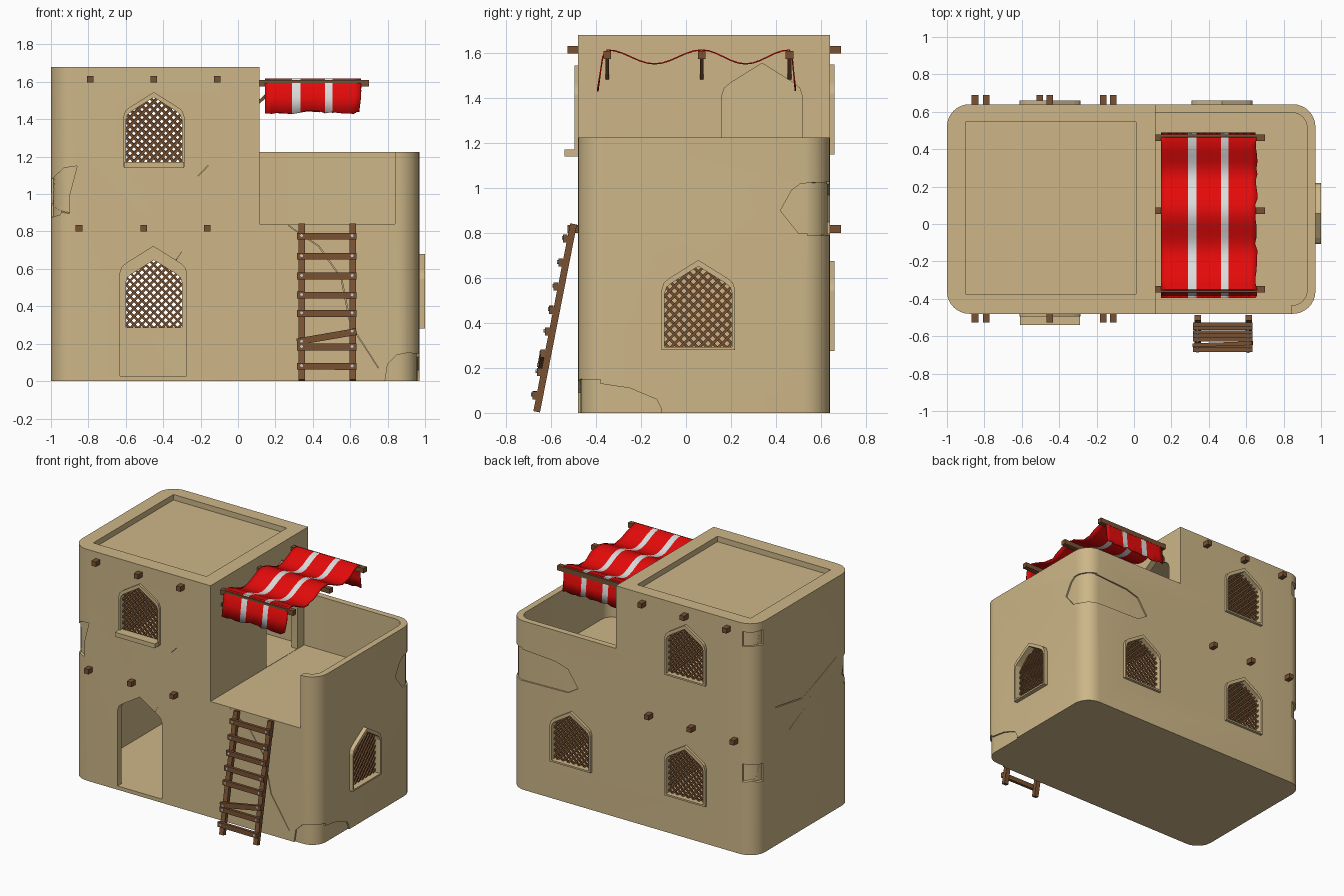
import bpy, bmesh, math, random
from mathutils import Matrix, Vector

if "Cube" in bpy.data.objects:
    bpy.data.objects.remove(bpy.data.objects["Cube"])

random.seed(4)

def material(name, rgb):
    m = bpy.data.materials.new(name)
    m.diffuse_color = (*rgb, 1)
    m.use_nodes = True
    m.node_tree.nodes["Principled BSDF"].inputs["Base Color"].default_value = m.diffuse_color
    return m

PLASTER = material("sand plaster", (0.61, 0.47, 0.245))
WOOD = material("brown wood", (0.19, 0.085, 0.034))
RED = material("red cloth", (0.78, 0.003, 0.003))
WHITE = material("white cloth", (0.72, 0.72, 0.72))
NAIL = material("grey nails", (0.6, 0.6, 0.6))

def finish(name, bm, *mats):
    bmesh.ops.recalc_face_normals(bm, faces=bm.faces)
    me = bpy.data.meshes.new(name)
    bm.to_mesh(me)
    bm.free()
    for m in mats:
        me.materials.append(m)
    ob = bpy.data.objects.new(name, me)
    bpy.context.collection.objects.link(ob)
    return ob

def select(ob):
    bpy.ops.object.select_all(action='DESELECT')
    ob.select_set(True)
    bpy.context.view_layer.objects.active = ob

def wall(side, u=0, v=0):
    """Matrix for a wall plane: local x along wall, y up, z outwards."""
    ux, n, o = {'front': ((1, 0, 0), (0, -1, 0), (0, -.48, 0)),
                'back': ((-1, 0, 0), (0, 1, 0), (0, .64, 0)),
                'right': ((0, 1, 0), (1, 0, 0), (.97, 0, 0)),
                'left': ((0, -1, 0), (-1, 0, 0), (-1, 0, 0)),
                'terrace': ((0, 1, 0), (1, 0, 0), (.115, 0, 0))}[side]
    m = Matrix((ux, (0, 0, 1), n)).transposed().to_4x4()
    m.translation = o
    return m @ Matrix.Translation((u, v, 0))

def prism(name, pts, z0, z1, mat=PLASTER, mtx=Matrix()):
    bm = bmesh.new()
    lo = [bm.verts.new(mtx @ Vector((x, y, z0))) for x, y in pts]
    hi = [bm.verts.new(mtx @ Vector((x, y, z1))) for x, y in pts]
    bm.faces.new(lo)
    bm.faces.new(hi)
    for i in range(len(pts)):
        j = (i + 1) % len(pts)
        bm.faces.new((lo[i], lo[j], hi[j], hi[i]))
    return finish(name, bm, mat)

def volume(me):
    bm = bmesh.new()
    bm.from_mesh(me)
    v = bm.calc_volume(signed=True) if bm.faces else 0
    bm.free()
    return v

def cut(target, cutter, least=.4):
    """Boolean difference; a solver result that loses the body is rejected."""
    before, v0 = target.data, volume(target.data)
    for solver in ('EXACT', 'MANIFOLD', 'FLOAT'):
        mod = target.modifiers.new("cut", 'BOOLEAN')
        mod.object, mod.operation, mod.solver = cutter, 'DIFFERENCE', solver
        dg = bpy.context.evaluated_depsgraph_get()
        dg.update()
        me = bpy.data.meshes.new_from_object(target.evaluated_get(dg))
        target.modifiers.remove(mod)
        if v0 * least < volume(me) < v0 * 1.0001:
            target.data = me
            break
    bpy.data.objects.remove(cutter)
    return target.data is not before

def rounded(x0, x1, y0, y1, rl, rr, n=8):
    pts = []
    for cx, cy, r, a in ((x0 + rl, y0 + rl, rl, 180), (x1 - rr, y0 + rr, rr, 270),
                         (x1 - rr, y1 - rr, rr, 0), (x0 + rl, y1 - rl, rl, 90)):
        for i in range(n + 1 if r else 1):
            t = math.radians(a + 90 * i / n)
            pts.append((cx + r * math.cos(t), cy + r * math.sin(t)))
    return pts

def arch(w, h):
    half = [(w, 0), (w, h - .8 * w), (.94 * w, h - .62 * w), (.8 * w, h - .5 * w)]
    return half + [(0, h)] + [(-x, y) for x, y in reversed(half)]

def add_box(bm, size, mtx):
    bmesh.ops.create_cube(bm, size=1, matrix=mtx @ Matrix.Diagonal((*size, 1)))

def add_beam(bm, p, q, w, t):
    p, q = Vector(p), Vector(q)
    rot = (q - p).to_track_quat('Z', 'Y').to_matrix().to_4x4()
    add_box(bm, (w, t, (q - p).length), Matrix.Translation((p + q) / 2) @ rot)

# Main building: rounded block with terrace, rooms and roof recess cut out
house = prism("building", rounded(-1, .97, -.48, .64, .12, .12), 0, 1.68)
cut(house, prism("c", rounded(.115, 1.3, -.8, .9, 0, 0), 1.225, 1.9))
terrace = [(.115, -.7), (.84, -.7), (.84, -.435)] + rounded(.115, .925, -.435, .595, 0, .08)[1:]
cut(house, prism("c", terrace, .84, 1.5))
cut(house, prism("c", rounded(-.9, .01, -.375, .545, 0, 0), 1.64, 1.9))
for x0, x1, z0, z1 in ((-.95, .07, .025, .78), (-.95, .07, .84, 1.59), (.16, .925, .025, .79)):
    cut(house, prism("c", rounded(x0, x1, -.435, .595, .06, .06), z0, z1))

# Doorways
cut(house, prism("c", arch(.178, .693), -.1, .05, mtx=wall('front', -.453, .027)))
cut(house, prism("c", arch(.178, .713), -.1, .05, mtx=wall('terrace', .338, .842)))

def lattice(name, w, h, mtx):
    """Crossed diagonal slats clipped to the arch."""
    bm = bmesh.new()
    poly = arch(w, h)
    for s in (1, -1):
        k = -.6
        while k < .6:
            hits = []  # crossings of the line y = s*x + k with the arch outline
            for (ax, ay), (bx, by) in zip(poly, poly[1:] + poly[:1]):
                fa, fb = ay - s * ax - k, by - s * bx - k
                if fa * fb < 0:
                    t = fa / (fa - fb)
                    hits.append(Vector((ax + t * (bx - ax), ay + t * (by - ay), 0)))
            if len(hits) == 2 and (hits[0] - hits[1]).length > .015:
                c, L = (hits[0] + hits[1]) / 2, (hits[0] - hits[1]).length
                c.z = -.016 if s > 0 else -.025
                add_box(bm, (L + .01, .0125, .01), mtx @ Matrix.Translation(c)
                        @ Matrix.Rotation(s * math.pi / 4, 4, 'Z'))
            k += .0425
    finish(name, bm, WOOD)

def window(name, side, u, v, depth):
    cut(house, prism("c", arch(.15, .36), -.1, .05, mtx=wall(side, u, v + .012)))
    lattice(name + "_lattice", .15, .36, wall(side, u, v + .012))
    bm = bmesh.new()
    m = wall(side, u, v)
    outer = arch(.163, .4)
    inner = [(x, y + .012) for x, y in arch(.15, .36)]
    loops = [[bm.verts.new(m @ Vector((x, y, d))) for x, y in pts]
             for pts, d in ((outer, -.01), (outer, depth), (inner, depth), (inner, -.01))]
    n = len(outer)
    for a in range(4):
        A, B = loops[a], loops[(a + 1) % 4]
        for i in range(n):
            bm.faces.new((A[i], A[(i + 1) % n], B[(i + 1) % n], B[i]))
    finish(name + "_frame", bm, PLASTER)

window("front_upper_window", 'front', -.45, 1.145, .015)
window("back_upper_window", 'back', .45, 1.15, .02)
window("back_lower_window", 'back', .45, .275, .02)
window("back_annex_window", 'back', -.47, .275, .02)
window("side_window", 'right', .055, .28, .03)
prism("window_sill", rounded(-.61, -.29, -.54, -.47, 0, 0), 1.14, 1.172)

# Chipped plaster: shallow patches, depth limited by an inset core
chips = [
    ('right', [(.42, .9), (.47, .99), (.51, 1.02), (.7, 1.03), (.7, .785), (.5, .8)]),
    ('back', [(-1.05, 1.03), (-.6, 1.0), (-.5, .97), (-.42, .85), (-.5, .8), (-1.05, .787)]),
    ('right', [(-.55, -.05), (-.11, -.05), (-.11, .02), (-.13, .06), (-.25, .11), (-.55, .155)]),
    ('front', [(.78, -.04), (.8, .09), (.85, .14), (.9, .15), (1.05, .145), (1.05, -.04)]),
    ('front', [(-1.05, .86), (-.95, .89), (-.9, 1.0), (-.86, 1.15), (-.93, 1.14), (-1.05, 1.03)]),
    ('left', [(.55, .863), (.55, 1.033), (.4, 1.08), (.36, .95)]),
    ('back', [(1.05, 1.5), (.93, 1.53), (.93, 1.61), (1.05, 1.63)]),
    ('left', [(-.7, 1.503), (-.57, 1.52), (-.56, 1.6), (-.7, 1.633)]),
    ('back', [(1.05, .5), (.95, .54), (.91, .64), (1.05, .66)]),
    ('left', [(-.7, .503), (-.58, .55), (-.56, .65), (-.7, .663)])]
for i, (side, pts) in enumerate(chips):
    d = .010 + .0005 * i
    core = prism("c", rounded(-1 + d, .97 - d, -.48 + d, .64 - d, .12 - d, .12 - d), -.5, 2)
    chip = prism("c", pts, -.1, .05, mtx=wall(side))
    if cut(chip, core, 0):
        cut(house, chip, .9)
    else:
        bpy.data.objects.remove(chip)

# Cracks: thin carved zigzags
cracks = [('front', .010, [(-.16, 1.15), (-.31, 1.0), (-.205, .84), (-.335, .64)]),
          ('front', .004, [(.27, .83), (.43, .72), (.55, .55), (.6, .3), (.75, .07)]),
          ('left', .012, [(-.4, 1.0), (-.1, .95), (.3, 1.1)]),
          ('left', .009, [(.0, .93), (-.05, .88), (-.25, .78)])]
for side, w, line in cracks:
    back = [(x + (w if 0 < i < len(line) - 1 else .001), y + w / 2) for i, (x, y) in enumerate(line)]
    cut(house, prism("c", line + back[::-1], -.01, .03, mtx=wall(side)), .9)
select(house)
bpy.ops.object.shade_smooth_by_angle(angle=math.radians(30))

# Beam ends of roof and floor, front and back
bm = bmesh.new()
for z, xs in ((1.615, (-.79, -.45, -.11)), (.818, (-.85, -.505, -.165))):
    for x in xs:
        add_beam(bm, (x, -.527, z), (x, -.45, z), .035, .035)
        add_beam(bm, (x, .61, z), (x, .69, z), .035, .035)
finish("tower_beams", bm, WOOD)

# Awning poles with diagonal braces
POLES = (-.35, .07, .46)
bm = bmesh.new()
for y in POLES:
    add_beam(bm, (.1, y, 1.592), (.7, y, 1.592), .035, .035)
    add_beam(bm, (.11, y, 1.49), (.22, y, 1.59), .017, .017)
finish("awning_poles", bm, WOOD)

# Awning cloth: striped columns draped over the poles, ragged ends
path = [(-.392, 1.427), (-.38, 1.52), (-.37, 1.585)]
for a, b in zip(POLES, POLES[1:]):
    path += [(a + (b - a) * i / 12, 1.614 - .062 * math.sin(math.pi * i / 12) ** 2) for i in range(12)]
path += [(.46, 1.614), (.472, 1.585), (.479, 1.51), (.486, 1.43)]
cols = [.145, .18, .22, .255, .29, .335, .37, .4, .435, .465, .505, .54, .58, .62, .658]
bm = bmesh.new()
grid = []
for r, (y, z) in enumerate(path):
    end = r in (0, len(path) - 1)
    grid.append([bm.verts.new((x + (random.uniform(-.012, .003) if c == len(cols) - 1 else 0), y,
                               z + (random.uniform(0, .022) if end else 0)))
                 for c, x in enumerate(cols)])
for A, B in zip(grid, grid[1:]):
    for c in range(len(cols) - 1):
        f = bm.faces.new((A[c], A[c + 1], B[c + 1], B[c]))
        f.material_index = int(cols[c] in (.29, .465))
cloth = finish("awning_cloth", bm, RED, WHITE)
mod = cloth.modifiers.new("thickness", 'SOLIDIFY')
mod.thickness, mod.offset = .006, 0
select(cloth)
bpy.ops.object.shade_smooth_by_angle(angle=math.radians(40))

# Ladder: leaning rails, nailed rungs, one of them slipped
def lean(z, off=0):
    return -.665 + z * .165 / .84 - off

rails, nails = bmesh.new(), bmesh.new()
for x in (.34, .613):
    add_beam(rails, (x, lean(.005), .005), (x, lean(.84), .84), .034, .03)
for z0, z1 in ((.08, .078), (.182, .182), (.21, .265), (.362, .362), (.46, .458),
               (.562, .562), (.668, .668), (.775, .775)):
    add_beam(rails, (.315, lean(z0, .024), z0), (.633, lean(z1, .024), z1), .02, .036)
    for x, z in ((.34, z0), (.61, z1)):
        bmesh.ops.create_cone(nails, cap_ends=True, segments=8, radius1=.008, radius2=.008, depth=.008,
                              matrix=Matrix.Translation((x, lean(z, .035), z + .003))
                              @ Matrix.Rotation(math.pi / 2, 4, 'X'))
finish("ladder", rails, WOOD)
finish("ladder_nails", nails, NAIL)
